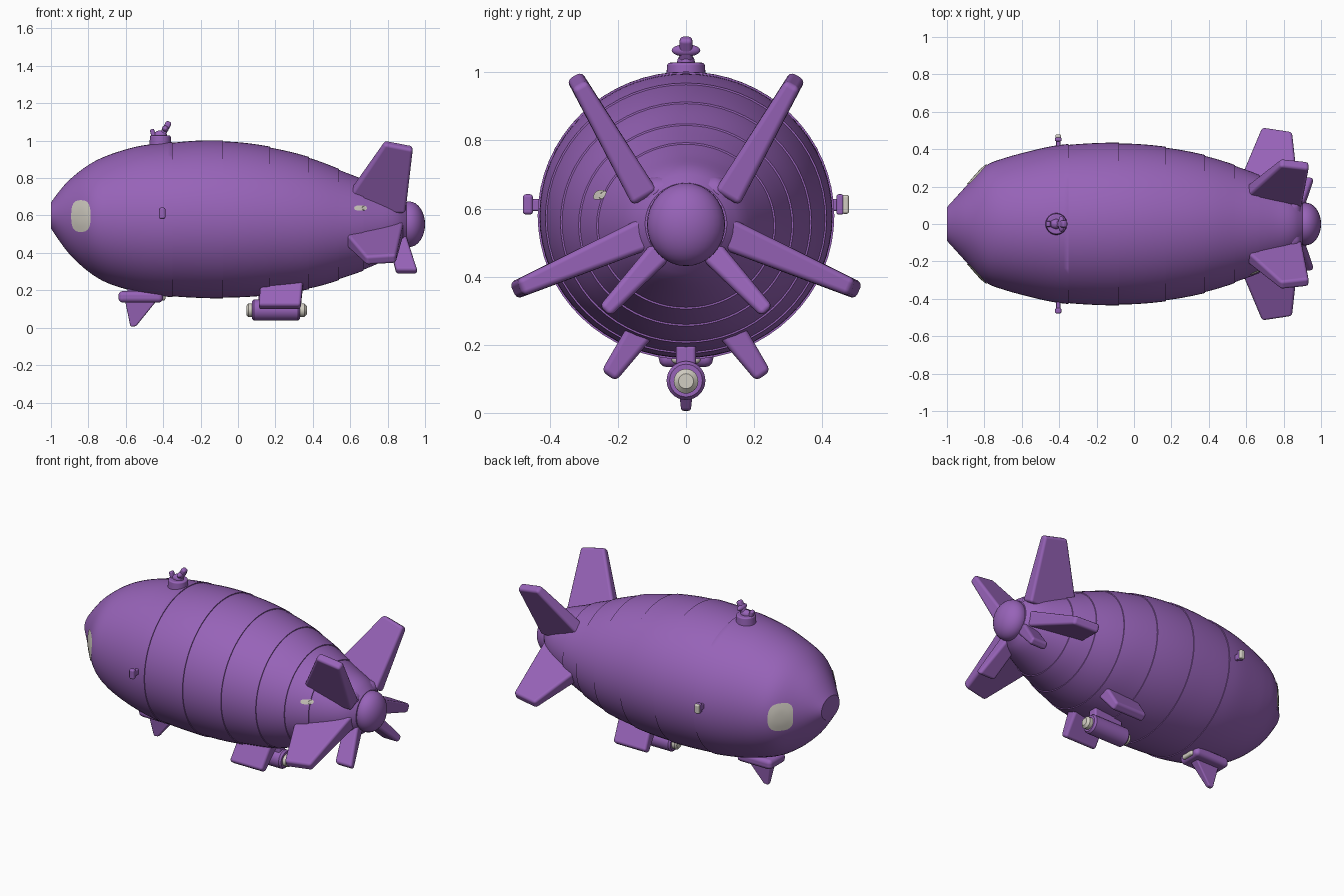
import bpy, bmesh, math
from mathutils import Vector, Matrix

if "Cube" in bpy.data.objects:
    bpy.data.objects.remove(bpy.data.objects["Cube"])


def material(name, rgb):
    m = bpy.data.materials.new(name)
    m.diffuse_color = (*rgb, 1)
    m.use_nodes = True
    m.node_tree.nodes["Principled BSDF"].inputs["Base Color"].default_value = m.diffuse_color
    return m


PURPLE = material("purple", (0.31, 0.125, 0.48))
CREAM = material("cream", (0.64, 0.61, 0.54))


def finish(name, bm, mat, bevel=0.0, segs=3, mirror=False, angle=35, recalc=True):
    if recalc:
        bmesh.ops.recalc_face_normals(bm, faces=bm.faces)
    me = bpy.data.meshes.new(name)
    bm.to_mesh(me)
    bm.free()
    me.materials.append(mat)
    for p in me.polygons:
        p.use_smooth = True
    ob = bpy.data.objects.new(name, me)
    bpy.context.collection.objects.link(ob)
    if bevel:
        b = ob.modifiers.new("Bevel", 'BEVEL')
        b.width, b.segments, b.harden_normals = bevel, segs, True
        b.limit_method = 'ANGLE'
    else:
        me.set_sharp_from_angle(angle=math.radians(angle))
    if mirror:
        mod = ob.modifiers.new("Mirror", 'MIRROR')
        mod.use_axis = (False, True, False)
    return ob


# ---- hull stations: x, half width, half height, centre height
ST = [(-1, .09, .07, .60), (-.95, .145, .14, .597), (-.9, .20, .20, .592), (-.8, .307, .285, .585),
      (-.7, .35, .34, .58), (-.55, .39, .385, .58), (-.4, .418, .406, .578), (-.2, .43, .418, .58),
      (0, .427, .413, .577), (.2, .403, .387, .57), (.4, .358, .343, .558), (.6, .287, .268, .55),
      (.75, .22, .205, .55), (.85, .165, .16, .555), (.9, .12, .12, .555)]
SEAMS = [-.62, -.35, -.08, .17, .38, .54, .67, .9]


def slope(i, k):
    a, b = ST[max(i - 1, 0)], ST[min(i + 1, len(ST) - 1)]
    return (b[k] - a[k]) / (b[0] - a[0])


def station(x, front_side=True):
    """Smooth interpolation of the hull, each skin panel flaring slightly to its rear seam."""
    i = max(j for j in range(len(ST) - 1) if ST[j][0] <= x + 1e-9)
    h = ST[i + 1][0] - ST[i][0]
    t = (x - ST[i][0]) / h
    out = []
    for k in (1, 2, 3):
        out.append((2*t**3 - 3*t*t + 1) * ST[i][k] + (t**3 - 2*t*t + t) * h * slope(i, k)
                   + (3*t*t - 2*t**3) * ST[i + 1][k] + (t**3 - t*t) * h * slope(i + 1, k))
    lift = 0
    for a, b in zip(SEAMS, SEAMS[1:]):
        if a < x <= b if front_side else a <= x < b:
            lift = .005 * (x - a) / (b - a)
    return out[0] + lift, out[1] + lift, out[2]


def ring(bm, x, ry, rz, cz, n=64):
    return [bm.verts.new((x, ry * math.cos(2*math.pi*i/n), cz + rz * math.sin(2*math.pi*i/n)))
            for i in range(n)]


def skin(bm, rings):
    n = len(rings[0])
    for a, b in zip(rings, rings[1:]):
        for i in range(n):
            bm.faces.new((a[i], a[(i+1) % n], b[(i+1) % n], b[i]))
    bm.faces.new(rings[0])
    bm.faces.new(rings[-1])


bm = bmesh.new()
xs = sorted([(-1 + .025*i, True) for i in range(77)] + [(s + 1e-4, False) for s in SEAMS[1:-1]]
            + [(s, True) for s in SEAMS[1:-1]])
skin(bm, [ring(bm, x, *station(x, f)) for x, f in xs])
finish("hull", bm, PURPLE)


# ---- coloured patches lying on the hull side
def patch(name, x, z, a, b, side, power=2.5, n=32):
    bm = bmesh.new()

    def point(u, v):
        ry, rz, cz = station(x + u)
        y = (ry + .006) * math.sqrt(1 - ((z + v - cz) / (rz + .006))**2)
        return bm.verts.new((x + u, side * y, z + v))

    def sp(c):
        return math.copysign(abs(c)**(2 / power), c)
    loops = [[point(a*r*sp(math.cos(2*math.pi*i/n)), b*r*sp(math.sin(2*math.pi*i/n)))
              for i in range(n)] for r in (.33, .66, 1)]
    faces = [loops[0]]
    for p, q in zip(loops, loops[1:]):
        faces += [[p[i], q[i], q[(i+1) % n], p[(i+1) % n]] for i in range(n)]
    for f in faces:
        bm.faces.new(f if side < 0 else f[::-1])
    finish(name, bm, CREAM, recalc=False)


patch("nose_window_front", -.84, .597, .052, .085, -1, 2.8)
patch("nose_window_back", -.84, .597, .052, .085, 1, 2.8)
patch("tail_panel", .655, .64, .034, .014, -1)


# ---- tapered fins, built on the +y side and mirrored
def fin(name, root, tip, root_x, tip_x, root_t, tip_t, rake=1.0, bevel=.016):
    bm = bmesh.new()
    root, tip = Vector((0, *root)), Vector((0, *tip))
    across = (tip - root).normalized().cross(Vector((1, 0, 0)))
    vs = []
    for base, (x0, x1), t, rear in ((root, root_x, root_t, root),
                                    (tip, tip_x, tip_t, root.lerp(tip, rake))):
        vs += [bm.verts.new(p + Vector((x, 0, 0)) + across * s * t / 2)
               for x, p, s in ((x0, base, -1), (x1, rear, -1), (x1, rear, 1), (x0, base, 1))]
    for f in ((0, 1, 2, 3), (4, 5, 6, 7), (0, 1, 5, 4), (1, 2, 6, 5), (2, 3, 7, 6), (3, 0, 4, 7)):
        bm.faces.new([vs[i] for i in f])
    finish(name, bm, PURPLE, bevel, 3, True)


fin("upper_tail_fins", (.12, .63), (.33, .992), (.535, .895), (.785, .935), .085, .05, .92)
fin("side_tail_fins", (.11, .53), (.51, .357), (.52, .885), (.685, .845), .095, .052, .94)
fin("lower_tail_fins", (.06, .49), (.238, .298), (.80, .895), (.845, .96), .075, .045)
fin("belly_struts", (.12, .26), (.227, .108), (.125, .35), (.11, .335), .085, .052)


# ---- simple primitives
def box(name, centre, size, mat, bevel, mirror=False, turn=0):
    bm = bmesh.new()
    bmesh.ops.create_cube(bm, size=1)
    bm.transform(Matrix.Translation(centre) @ Matrix.Rotation(turn, 4, 'Y') @ Matrix.Diagonal((*size, 1)))
    return finish(name, bm, mat, bevel, 3, mirror)


def ball(name, centre, radii, mat):
    bm = bmesh.new()
    bmesh.ops.create_uvsphere(bm, u_segments=32, v_segments=16, radius=1)
    bm.transform(Matrix.Translation(centre) @ Matrix.Diagonal((*radii, 1)))
    finish(name, bm, mat, angle=80)


def lathe_x(name, pts, cz, mat):
    bm = bmesh.new()
    skin(bm, [ring(bm, x, r, r, cz, 32) for x, r in pts])
    finish(name, bm, mat)


# tail hub
ball("tail_hub", (.915, 0, .553), (.085, .115, .122), PURPLE)
box("tail_block", (.845, 0, .57), (.10, .27, .25), PURPLE, .05)

# belly engine with cream ends
lathe_x("engine", [(.075, .048), (.085, .057), (.32, .057), (.332, .048)], .095, PURPLE)
lathe_x("engine_core", [(.046, .026), (.055, .036), (.355, .036), (.368, .022)], .093, CREAM)
box("engine_pylon", (.21, 0, .165), (.2, .06, .07), PURPLE, .012)

# forward gondola with keel
box("gondola", (-.52, 0, .165), (.24, .16, .062), PURPLE, .025)
box("gondola_neck", (-.50, 0, .195), (.18, .11, .05), PURPLE, .015)
box("gondola_lamp", (-.408, 0, .163), (.04, .085, .036), CREAM, .012)
bm = bmesh.new()
keel = [[bm.verts.new((x, s * w, z)) for x, z, w in
         ((-.605, .15, .03), (-.575, .005, .014), (-.545, .008, .014), (-.43, .15, .03))] for s in (-1, 1)]
bm.faces.new(keel[0])
bm.faces.new(keel[1])
for i in range(4):
    j = (i + 1) % 4
    bm.faces.new((keel[0][i], keel[0][j], keel[1][j], keel[1][i]))
finish("keel", bm, PURPLE, .008)

# side studs
box("side_stud_stems", (-.405, .44, .61), (.022, .06, .035), PURPLE, .006, True)
box("side_stud_front", (-.405, -.464, .612), (.034, .03, .06), PURPLE, .01)
box("side_stud_back", (-.405, .452, .612), (.034, .02, .06), PURPLE, .006)
box("side_stud_cap", (-.405, .468, .612), (.032, .022, .056), CREAM, .008)

# top turret
bm = bmesh.new()
bmesh.ops.create_cone(bm, cap_ends=True, segments=32, radius1=.06, radius2=.055, depth=.07)
bm.transform(Matrix.Translation((-.415, 0, .993)))
finish("turret_base", bm, PURPLE, .008)
ball("turret_seat", (-.415, 0, 1.03), (.035, .026, .025), PURPLE)
box("turret_post", (-.455, 0, 1.04), (.024, .03, .045), PURPLE, .008, turn=-.3)
box("turret_blade", (-.387, 0, 1.064), (.032, .038, .085), PURPLE, .012, turn=.5)
ball("turret_wings", (-.388, 0, 1.064), (.018, .042, .018), PURPLE)
